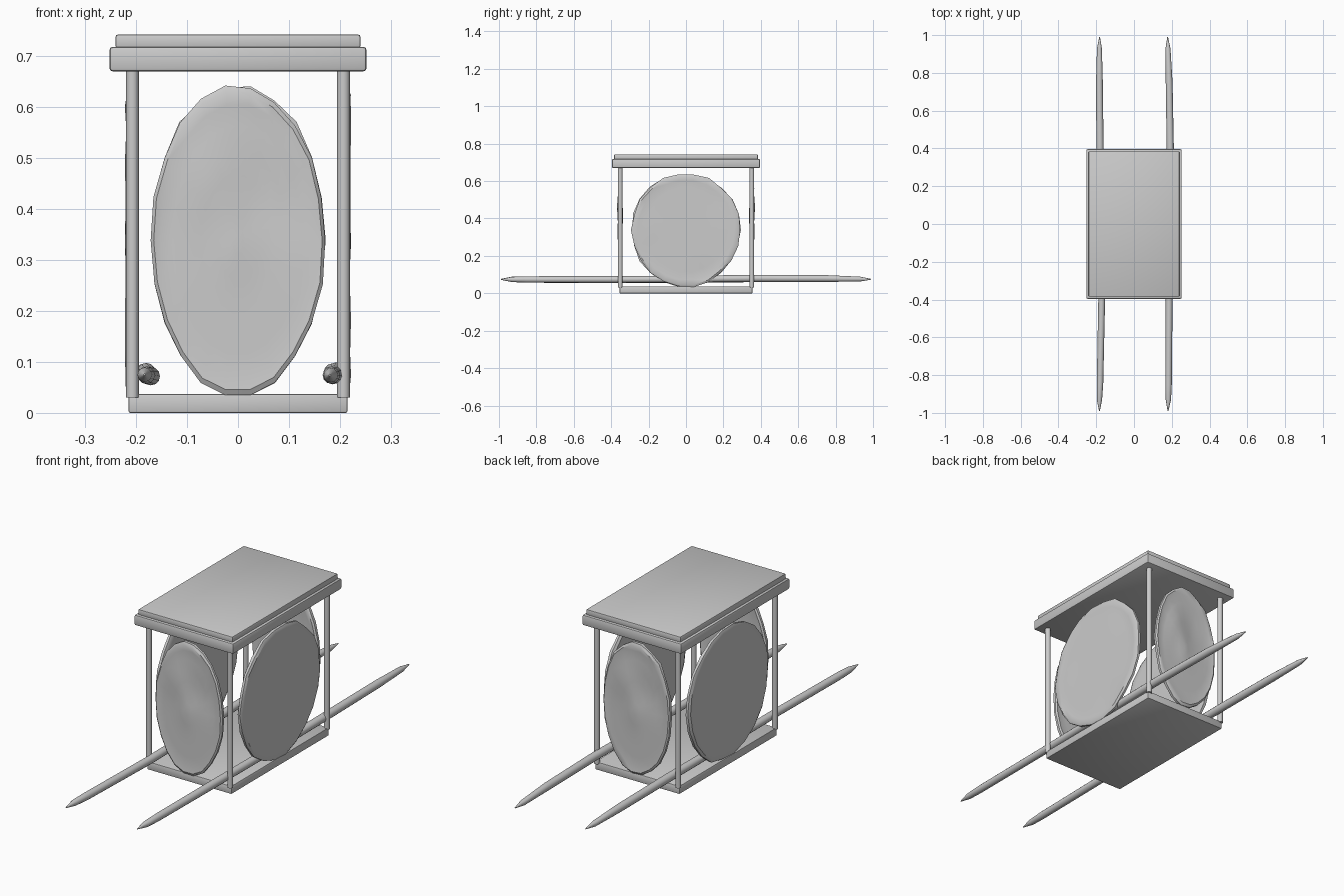
import bpy, bmesh, math, random
from mathutils import Vector

if "Cube" in bpy.data.objects:
    bpy.data.objects.remove(bpy.data.objects["Cube"])

random.seed(4)


def finish(name, bm, angle=40):
    bmesh.ops.recalc_face_normals(bm, faces=bm.faces[:])
    me = bpy.data.meshes.new(name)
    bm.to_mesh(me)
    bm.free()
    ob = bpy.data.objects.new(name, me)
    bpy.context.collection.objects.link(ob)
    bpy.ops.object.select_all(action='DESELECT')
    bpy.context.view_layer.objects.active = ob
    ob.select_set(True)
    bpy.ops.object.shade_smooth_by_angle(angle=math.radians(angle))
    return ob


def slab(name, hx, hy, z0, z1, bevel=0.004):
    bm = bmesh.new()
    bmesh.ops.create_cube(bm, size=1)
    for v in bm.verts:
        v.co = Vector((v.co.x * 2 * hx, v.co.y * 2 * hy, z0 + (v.co.z + 0.5) * (z1 - z0)))
    bmesh.ops.bevel(bm, geom=bm.edges[:], offset=bevel, segments=2, profile=0.5, affect='EDGES')
    return finish(name, bm)


def loft(name, rings, angle=40):
    """Skin a list of equal-length point rings and cap both ends."""
    bm = bmesh.new()
    vs = [[bm.verts.new(p) for p in r] for r in rings]
    n = len(vs[0])
    for a, b in zip(vs, vs[1:]):
        for i in range(n):
            bm.faces.new((a[i], a[(i + 1) % n], b[(i + 1) % n], b[i]))
    bm.faces.new(vs[0])
    bm.faces.new(vs[-1])
    return finish(name, bm, angle)


def circle(n):
    return [(math.cos(2 * math.pi * i / n), math.sin(2 * math.pi * i / n)) for i in range(n)]


# base and two-step roof
slab("base", 0.215, 0.355, 0.0, 0.037)
slab("roof", 0.252, 0.396, 0.67, 0.718, 0.006)
slab("roof_top", 0.24, 0.384, 0.715, 0.742)

# corner posts
for sx in (-1, 1):
    for sy in (-1, 1):
        loft("corner_post", [[(sx * 0.207 + 0.0125 * c, sy * 0.352 + 0.0125 * s, z)
                              for c, s in circle(16)] for z in (0.03, 0.68)])

# slightly crooked carrying poles: (y, x, z, radius)
LEFT = [(-0.99, -0.183, 0.075, 0.002), (-0.93, -0.183, 0.075, 0.014), (-0.85, -0.18, 0.074, 0.017),
        (-0.4, -0.171, 0.072, 0.018), (0.0, -0.175, 0.074, 0.018), (0.4, -0.18, 0.079, 0.019),
        (0.75, -0.183, 0.079, 0.018), (0.93, -0.183, 0.076, 0.013), (0.99, -0.182, 0.075, 0.002)]
RIGHT = [(-0.99, 0.18, 0.074, 0.002), (-0.93, 0.182, 0.074, 0.014), (-0.85, 0.183, 0.074, 0.017),
         (-0.4, 0.186, 0.074, 0.018), (0.0, 0.191, 0.076, 0.018), (0.4, 0.192, 0.08, 0.019),
         (0.75, 0.186, 0.079, 0.018), (0.93, 0.18, 0.076, 0.013), (0.99, 0.178, 0.075, 0.002)]
for name, path in (("left_pole", LEFT), ("right_pole", RIGHT)):
    loft(name, [[(x + r * c, y, z + r * s) for c, s in circle(12)] for y, x, z, r in path])

# crumpled oval cloth panels; folds are (u, v, width, depth) in unit-disc space
FOLDS = [(-0.35, 0.4, 0.25, 0.008), (0.3, 0.3, 0.25, -0.006), (-0.05, -0.05, 0.2, 0.006),
         (0.65, 0.2, 0.18, -0.006), (-0.85, 0.1, 0.15, -0.005)]
SIDE_FOLDS = [(0.65, 0.55, 0.15, -0.006), (-0.75, 0.0, 0.15, 0.004), (0.3, -0.8, 0.2, -0.005)]
PROFILE = [(0.08, 0.009), (0.25, 0.009), (0.42, 0.009), (0.58, 0.009), (0.74, 0.009), (0.88, 0.009),
           (0.955, 0.011), (0.99, 0.006)]


def panel(name, half_width, place, folds):
    n = 22
    wobble = [random.uniform(0.985, 1.02) for _ in range(n)]
    rings = []
    full = [(r, d, 1) for r, d in PROFILE] + [(r, d, -1) for r, d in reversed(PROFILE)]
    for r, d, side in full:
        ring = []
        for i, (c, s) in enumerate(circle(n)):
            k = r * (wobble[i] if r > 0.9 else 1)
            u, v = k * c, k * s
            bump = sum(h * math.exp(-((u - a) ** 2 + (v - b) ** 2) / w ** 2) for a, b, w, h in folds)
            rough = random.uniform(-0.002, 0.002) if r > 0.9 else 0
            ring.append(place(u * half_width, side * d + bump + rough, 0.338 + v * 0.305))
        rings.append(ring)
    loft(name, rings, 35)


panel("front_panel", 0.174, lambda u, d, z: (u, -0.352 - d, z), FOLDS)
panel("back_panel", 0.174, lambda u, d, z: (-u, 0.352 + d, z), FOLDS)
panel("right_panel", 0.293, lambda u, d, z: (0.209 + d, u, z), SIDE_FOLDS)
panel("left_panel", 0.293, lambda u, d, z: (-0.209 - d, -u, z), SIDE_FOLDS)
